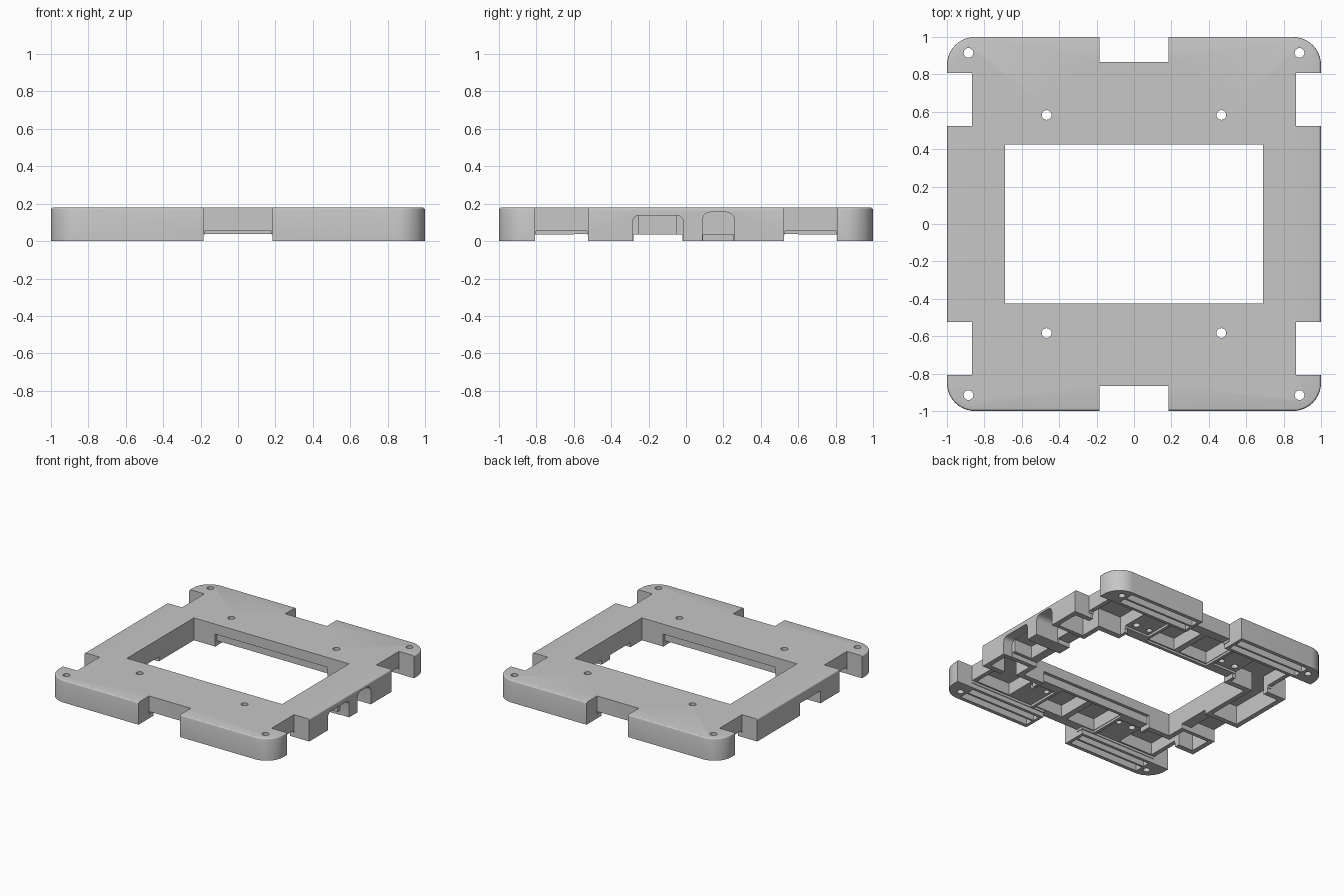
import bpy, bmesh, math
from mathutils import Matrix, Vector

cube = bpy.data.objects.get("Cube")
if cube:
    bpy.data.objects.remove(cube)

H = 0.18          # overall height
RAIL = 0.036      # underside of the thin rails
DECK = 0.054      # underside of the raised deck
ROOF = 0.15       # ceiling of the underside pockets

grey = bpy.data.materials.new("light_grey")
grey.use_nodes = True
grey.diffuse_color = (0.57, 0.57, 0.57, 1)
grey.node_tree.nodes["Principled BSDF"].inputs["Base Color"].default_value = (0.57, 0.57, 0.57, 1)


def make_object(name, bm):
    bmesh.ops.recalc_face_normals(bm, faces=bm.faces)
    mesh = bpy.data.meshes.new(name)
    bm.to_mesh(mesh)
    bm.free()
    mesh.materials.append(grey)
    obj = bpy.data.objects.new(name, mesh)
    bpy.context.collection.objects.link(obj)
    return obj


# Slab with rounded corners and a softened top rim
def rounded_slab(radius, steps=10):
    bm = bmesh.new()
    ring = []
    for q, (sx, sy) in enumerate([(1, 1), (-1, 1), (-1, -1), (1, -1)]):
        for i in range(steps + 1):
            a = math.pi / 2 * (q + i / steps)
            ring.append(bm.verts.new((sx * (1 - radius) + radius * math.cos(a),
                                      sy * (1 - radius) + radius * math.sin(a), 0)))
    base = bm.faces.new(ring)
    geom = bmesh.ops.extrude_face_region(bm, geom=[base])["geom"]
    bmesh.ops.translate(bm, vec=(0, 0, H), verts=[v for v in geom if isinstance(v, bmesh.types.BMVert)])
    top = [e for e in bm.edges if all(v.co.z > H / 2 for v in e.verts)]
    bmesh.ops.bevel(bm, geom=top, offset=0.014, segments=3, profile=0.5, affect='EDGES')
    return make_object("frame_body", bm)


body = rounded_slab(0.15)
cutters = []


def add_cutter(bm):
    obj = make_object("cutter", bm)
    obj.hide_render = True
    cutters.append(obj)
    mod = body.modifiers.new("cut", 'BOOLEAN')
    mod.operation = 'DIFFERENCE'
    mod.solver = 'EXACT'
    mod.object = obj


def cut_box(x0, x1, y0, y1, z0, z1, round_top=0):
    bm = bmesh.new()
    bmesh.ops.create_cube(bm, size=1)
    mid = Vector((x0 + x1, y0 + y1, z0 + z1)) / 2
    size = Vector((abs(x1 - x0), abs(y1 - y0), z1 - z0))
    bm.transform(Matrix.Translation(mid) @ Matrix.Diagonal(size).to_4x4())
    if round_top:
        edges = [e for e in bm.edges if all(v.co.z > mid.z for v in e.verts)
                 and abs(e.verts[0].co.x - e.verts[1].co.x) > 0.01]
        bmesh.ops.bevel(bm, geom=edges, offset=round_top, segments=5, profile=0.5, affect='EDGES')
    add_cutter(bm)


def cut_hole(x, y, z1, radius=0.026):
    bm = bmesh.new()
    bmesh.ops.create_cone(bm, cap_ends=True, segments=20, radius1=radius, radius2=radius,
                          depth=z1 + 0.1, matrix=Matrix.Translation((x, y, (z1 - 0.1) / 2)))
    add_cutter(bm)


# Central window
cut_box(-0.69, 0.69, -0.425, 0.425, -0.1, 0.3)

# Clearance channels across the underside
cut_box(-0.185, 0.185, -1.2, 1.2, -0.1, RAIL)
cut_box(-1.2, 1.2, -0.28, -0.02, -0.1, RAIL)

for s in (1, -1):
    cut_box(-1.2, 1.2, s * 0.523, s * 0.808, -0.1, RAIL)
    # Stepped lower wall along the long window sides, leaving a rail
    cut_box(-0.5, 0.5, s * 0.4, s * 0.6, -0.11, RAIL + 0.001)
    cut_box(-0.5, 0.5, s * 0.39, s * 0.45, -0.12, 0.1)
    # Raised deck, with thin cross rails left beside the bosses
    cut_box(-0.284, 0.284, s * 0.475, s * 0.8, -0.13, DECK)
    cut_box(-0.18, 0.18, s * 0.79, s * 1.2, -0.13, DECK + 0.001)
    # Edge notch
    cut_box(-0.185, 0.185, s * 0.865, s * 1.2, -0.2, 0.3)
    for t in (1, -1):
        cut_box(t * 0.308, t * 1.2, s * 0.528, s * 0.803, -0.14, DECK)
        # Side notch
        cut_box(t * 0.865, t * 1.2, s * 0.523, s * 0.808, -0.2, 0.3)
        # Underside pockets in the wide bands
        cut_box(t * 0.525, t * 0.83, s * 0.47, s * 0.79, -0.15, ROOF)
        cut_box(t * 0.025, t * 0.28, s * 0.485, s * 0.79, -0.15, ROOF)
        # Twin grooves behind the outer rim, with a thin rail between
        cut_box(t * 0.21, t * 0.835, s * 0.905, s * 0.97, -0.15, 0.09)
        cut_box(t * 0.21, t * 0.835, s * 0.832, s * 0.888, -0.15, 0.09)
        # Screw holes and the blind holes beside them
        cut_hole(t * 0.885, s * 0.915, 0.3)
        cut_hole(t * 0.467, s * 0.583, 0.3)
        cut_hole(t * 0.345, s * 0.583, 0.1, 0.022)

# Pockets and opening in the plain side band
cut_box(-0.96, -0.73, 0.02, 0.48, -0.16, ROOF)
cut_box(-0.96, -0.73, -0.48, -0.31, -0.16, ROOF)
cut_box(-1.2, -0.78, -0.28, -0.02, -0.17, 0.1)

# Port openings and pockets in the opposite band
cut_box(0.92, 1.2, -0.285, -0.015, -0.17, 0.138, 0.035)
cut_box(0.76, 0.94, -0.255, -0.05, -0.18, 0.137)
cut_box(0.8, 1.2, 0.087, 0.26, -0.17, 0.155, 0.045)
cut_box(0.6, 0.83, 0.09, 0.255, -0.19, RAIL)
cut_box(0.73, 0.96, 0.29, 0.48, -0.16, ROOF)
cut_box(0.73, 0.96, -0.48, -0.315, -0.16, ROOF)

# Bake the cuts and drop the helpers
bpy.context.view_layer.update()
graph = bpy.context.evaluated_depsgraph_get()
baked = bpy.data.meshes.new_from_object(body.evaluated_get(graph))
body.modifiers.clear()
body.data = baked
baked.materials.clear()
baked.materials.append(grey)
for obj in cutters:
    bpy.data.objects.remove(obj)

for obj in bpy.context.selected_objects:
    obj.select_set(False)
body.select_set(True)
bpy.context.view_layer.objects.active = body
bpy.ops.object.shade_smooth_by_angle(angle=math.radians(20))
